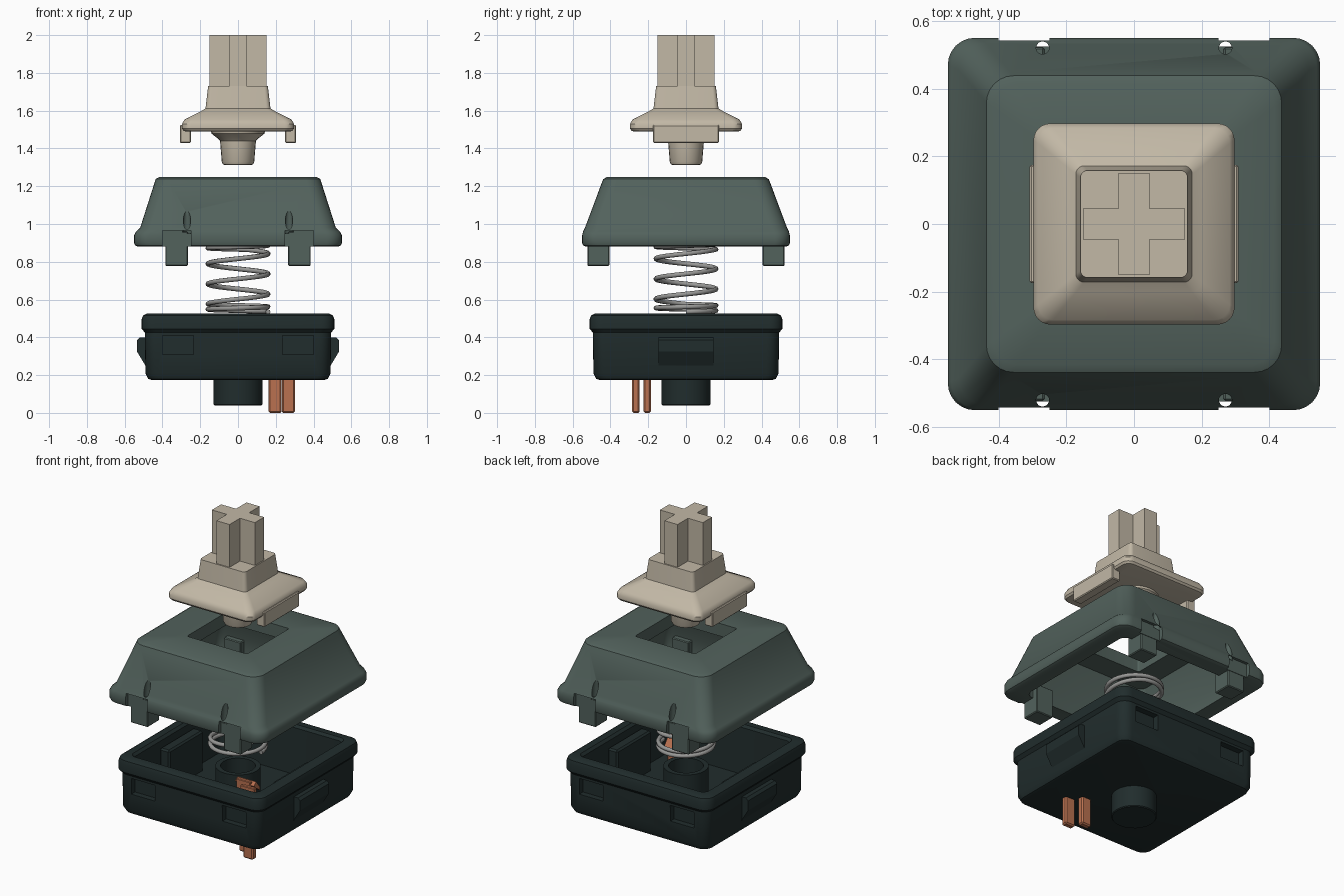
import bpy
import bmesh
from math import cos, sin, pi, radians
from mathutils import Vector

if "Cube" in bpy.data.objects:
    bpy.data.objects.remove(bpy.data.objects["Cube"], do_unlink=True)


def material(name, rgb, rough=0.6):
    m = bpy.data.materials.new(name)
    m.use_nodes = True
    m.diffuse_color = (*rgb, 1)
    bsdf = m.node_tree.nodes["Principled BSDF"]
    bsdf.inputs["Base Color"].default_value = (*rgb, 1)
    bsdf.inputs["Roughness"].default_value = rough
    return m


BEIGE = material("beige plastic", (0.54, 0.48, 0.38))
GREEN = material("grey green plastic", (0.085, 0.122, 0.108))
DARK = material("dark green plastic", (0.015, 0.026, 0.026))
STEEL = material("spring steel", (0.32, 0.32, 0.31))
COPPER = material("copper", (0.49, 0.165, 0.08))


def finish(name, bm, mat, at=(0, 0)):
    """Turn a bmesh into a named object."""
    bmesh.ops.translate(bm, verts=bm.verts, vec=(at[0], at[1], 0))
    bmesh.ops.remove_doubles(bm, verts=bm.verts, dist=0.0002)
    bmesh.ops.recalc_face_normals(bm, faces=bm.faces)
    me = bpy.data.meshes.new(name)
    bm.to_mesh(me)
    bm.free()
    me.materials.append(mat)
    ob = bpy.data.objects.new(name, me)
    bpy.context.collection.objects.link(ob)
    return ob


def smooth(ob, angle=35):
    bpy.ops.object.select_all(action='DESELECT')
    ob.select_set(True)
    bpy.context.view_layer.objects.active = ob
    bpy.ops.object.shade_smooth_by_angle(angle=radians(angle))
    return ob


def loft(name, rows, mat, closed=False, at=(0, 0), segs=6):
    """Bridge rounded rectangles given as (half x, half y, z, corner radius)."""
    bm = bmesh.new()
    rings = []
    for hx, hy, z, r in rows:
        ring = []
        for q, (sx, sy) in enumerate(((1, 1), (-1, 1), (-1, -1), (1, -1))):
            for i in range(segs + 1):
                a = (q + i / segs) * pi / 2
                ring.append(bm.verts.new((sx * (hx - r) + r * cos(a), sy * (hy - r) + r * sin(a), z)))
        rings.append(ring)
    n = len(rings[0])
    pairs = list(zip(rings, rings[1:]))
    if closed:
        pairs.append((rings[-1], rings[0]))
    else:
        bm.faces.new(rings[0])
        bm.faces.new(rings[-1])
    for a, b in pairs:
        for i in range(n):
            j = (i + 1) % n
            bm.faces.new((a[i], a[j], b[j], b[i]))
    return smooth(finish(name, bm, mat, at))


def lathe(name, rows, mat, closed=False, at=(0, 0)):
    return loft(name, [(r, r, z, r) for r, z in rows], mat, closed, at)


def box(name, lo, hi, mat, bevel=0.0):
    bm = bmesh.new()
    bmesh.ops.create_cube(bm, size=1)
    for v in bm.verts:
        v.co = Vector([(a + b) / 2 + c * (b - a) for a, b, c in zip(lo, hi, v.co)])
    if bevel:
        bmesh.ops.bevel(bm, geom=bm.edges[:], offset=bevel, segments=1, affect='EDGES')
    return finish(name, bm, mat)


def prism(name, points, depth, mat):
    """Extrude a polygon along a vector."""
    bm = bmesh.new()
    face = bm.faces.new([bm.verts.new(p) for p in points])
    ext = bmesh.ops.extrude_face_region(bm, geom=[face])
    bmesh.ops.translate(bm, vec=depth, verts=[g for g in ext["geom"] if isinstance(g, bmesh.types.BMVert)])
    return finish(name, bm, mat)


def cut(ob, cutters):
    for c in cutters:
        c.hide_render = True
        mod = ob.modifiers.new("cut", 'BOOLEAN')
        mod.operation = 'DIFFERENCE'
        mod.solver = 'EXACT'
        mod.object = c
        bpy.context.view_layer.objects.active = ob
        bpy.ops.object.modifier_apply(modifier=mod.name)
        bpy.data.objects.remove(c, do_unlink=True)
    smooth(ob)


CORNERS = [(sx, sy) for sx in (-1, 1) for sy in (-1, 1)]


def mirrored(a, b, s):
    return sorted((a * s, b * s))


def corner_box(name, x, y, z, sx, sy, mat, bevel=0.0):
    xs, ys = mirrored(*x, sx), mirrored(*y, sy)
    return box(name, (xs[0], ys[0], z[0]), (xs[1], ys[1], z[1]), mat, bevel)


# Lower housing: open tray with a rounded lip
base = loft("lower_housing", [
    (.46, .46, .175, .05), (.475, .475, .18, .06), (.49, .49, .21, .065), (.493, .493, .425, .065),
    (.51, .51, .445, .07), (.51, .51, .495, .07), (.503, .503, .515, .065), (.485, .485, .525, .06),
    (.445, .445, .525, .04), (.43, .43, .51, .03), (.42, .42, .22, .03)], DARK)
cut(base, [corner_box("pocket_cutter", (.235, .4), (.455, .6), (.31, .41), sx, sy, DARK)
           for sx, sy in CORNERS])
lathe("center_peg", [(.125, .04), (.13, .045), (.13, .2)], DARK)
lathe("spring_seat", [(.13, .2), (.13, .41), (.1, .41), (.1, .2)], DARK, closed=True)

# Side clips and inner guide rails
for s, side in ((1, "left"), (-1, "right")):
    outline = [(.47, .25), (.49, .25), (.535, .325), (.535, .385), (.52, .4), (.47, .4)]
    prism(side + "_side_clip", [(s * x, -.145, z) for x, z in outline], (0, .29, 0), DARK)
    xs = mirrored(.36, .43, s)
    box(side + "_guide_rail", (xs[0], -.17, .21), (xs[1], .17, .47), DARK, .01)

# Copper contact pins and the leaves they carry
for i, (x, y) in enumerate(((.197, -.205), (.268, -.265))):
    name = ("inner", "outer")[i]
    box(name + "_pin", (x - .036, y - .02, 0), (x + .034, y + .02, .24), COPPER, .008)
    box(name + "_contact", (x - .06, y - .012, .22), (x + .04, y + .012, .45), COPPER, .004)
prism("contact_arm", [(.13, -.19, .45), (.13, -.15, .4), (.13, -.15, .38), (.13, -.215, .43)],
      (.13, 0, 0), COPPER)

# Spring: tight end coils, open middle coils
curve = bpy.data.curves.new("spring_path", 'CURVE')
curve.dimensions = '3D'
curve.bevel_depth = .013
curve.bevel_resolution = 2
curve.use_fill_caps = True
path = curve.splines.new('POLY')
END, MID, STEPS = 1.5, 2.7, 40
count = int((2 * END + MID) * STEPS)
path.points.add(count)
for i in range(count + 1):
    t = i / STEPS
    tight = min(t, END) + max(t - END - MID, 0)
    open_turns = min(max(t - END, 0), MID)
    a = 2 * pi * t
    path.points[i].co = (.159 * cos(a), .159 * sin(a), .535 + .027 * tight + .107 * open_turns, 1)
helper = bpy.data.objects.new("spring_helper", curve)
bpy.context.collection.objects.link(helper)
mesh = bpy.data.meshes.new_from_object(helper.evaluated_get(bpy.context.evaluated_depsgraph_get()))
bpy.data.objects.remove(helper, do_unlink=True)
mesh.materials.clear()
mesh.materials.append(STEEL)
spring = bpy.data.objects.new("spring", mesh)
bpy.context.collection.objects.link(spring)
smooth(spring, 60)

# Upper housing: tapered shell with a square opening
cover = loft("upper_housing", [
    (.53, .53, .88, .07), (.545, .545, .887, .08), (.55, .55, .9, .08), (.55, .55, .94, .08),
    (.54, .545, .96, .08), (.518, .535, .98, .08), (.443, .447, 1.215, .08), (.436, .438, 1.238, .08),
    (.415, .415, 1.25, .07), (.21, .21, 1.25, .012), (.21, .21, 1.17, .012),
    (.36, .36, 1.17, .04), (.44, .44, .97, .05), (.44, .44, .88, .05)], GREEN, closed=True)
cutters = []
for sx, sy in CORNERS:
    cutters.append(corner_box("notch_cutter", (.25, .4), (.525, .6), (.8, .965), sx, sy, GREEN))
    cutters.append(lathe("groove_cutter", [(.026, .95), (.018, 1.04), (.002, 1.13)], GREEN,
                         at=(sx * .27, sy * .515)))
cut(cover, cutters)

# Latch legs under the upper housing
for sx, sy in CORNERS:
    name = ("back_" if sy > 0 else "front_") + ("left" if sx > 0 else "right") + "_latch_leg"
    corner_box(name, (.265, .385), (.405, .522), (.778, .96), sx, sy, GREEN, .005)

# Slider: flared skirt, collar, cross stem, lower plunger
loft("slider_skirt", [
    (.275, .275, 1.49, .04), (.288, .288, 1.493, .045), (.297, .297, 1.505, .05), (.297, .297, 1.53, .05),
    (.283, .283, 1.553, .045), (.2, .2, 1.595, .03), (.172, .172, 1.612, .025),
    (.164, .164, 1.68, .022), (.158, .158, 1.73, .02)], BEIGE)
arm, w = .15, .046
quarter = [(arm, -w), (arm, w), (w, w)]
cross = [(x * cos(k * pi / 2) - y * sin(k * pi / 2), x * sin(k * pi / 2) + y * cos(k * pi / 2), 1.72)
         for k in range(4) for x, y in quarter]
prism("cross_stem", cross, (0, 0, .28), BEIGE)
lathe("plunger", [(.07, 1.312), (.08, 1.316), (.086, 1.33), (.095, 1.44), (.11, 1.455),
                  (.14, 1.478), (.145, 1.5)], BEIGE)
for s, side in ((1, "left"), (-1, "right")):
    xs = mirrored(.25, .308, s)
    box(side + "_slider_rail", (xs[0], -.175, 1.43), (xs[1], .175, 1.525), BEIGE, .005)
